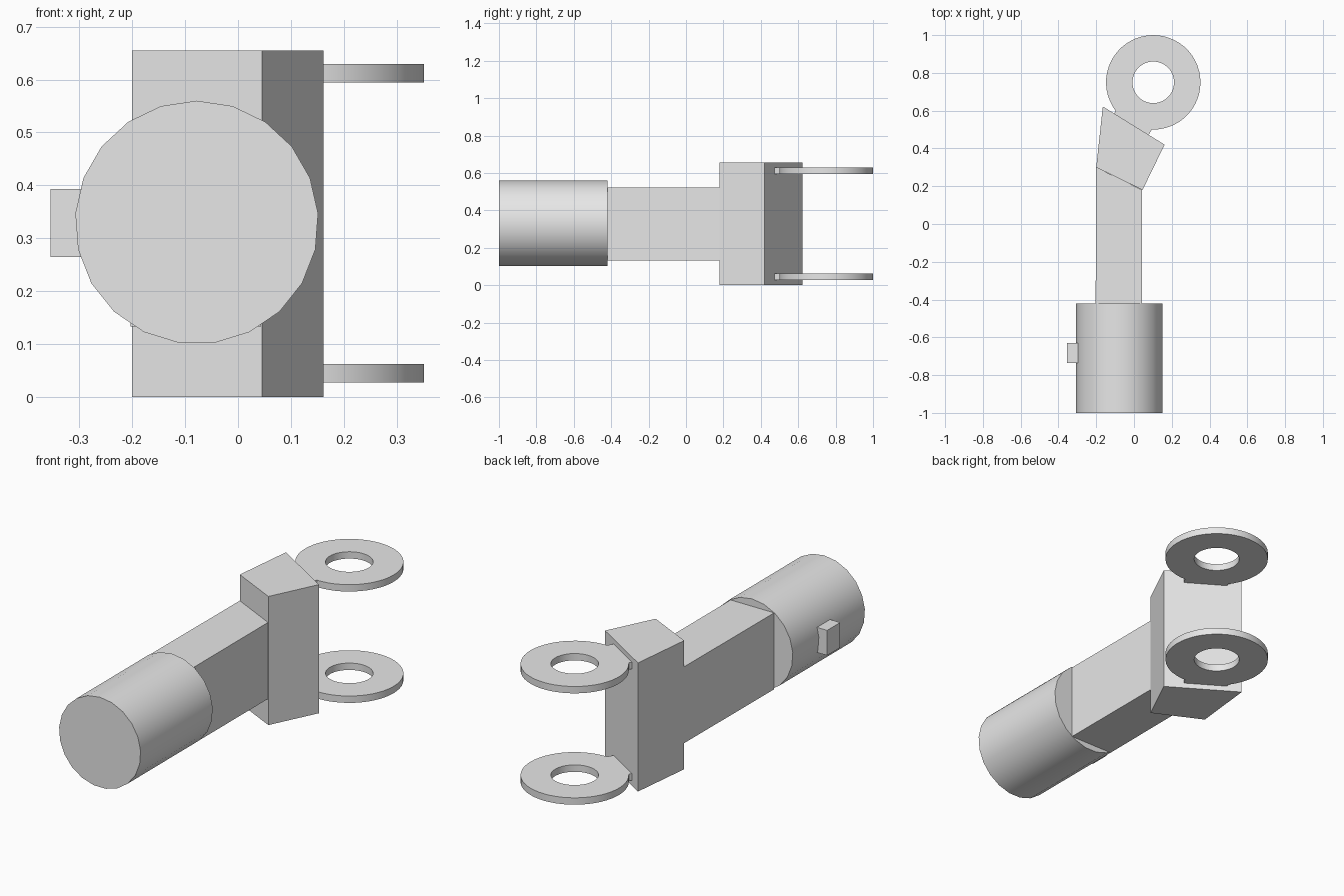
import bpy, bmesh
from math import radians, sin, cos, asin, pi
from mathutils import Vector

cube = bpy.data.objects.get("Cube")
if cube:
    bpy.data.objects.remove(cube, do_unlink=True)

grey = bpy.data.materials.new("plain grey")
grey.use_nodes = True
grey.diffuse_color = (0.8, 0.8, 0.8, 1)
grey.node_tree.nodes["Principled BSDF"].inputs["Base Color"].default_value = (0.8, 0.8, 0.8, 1)


def finish(bm, name, smooth=False):
    """Turn a bmesh into a named object with the grey material."""
    bmesh.ops.recalc_face_normals(bm, faces=bm.faces)
    mesh = bpy.data.meshes.new(name)
    bm.to_mesh(mesh)
    bm.free()
    mesh.materials.append(grey)
    obj = bpy.data.objects.new(name, mesh)
    bpy.context.collection.objects.link(obj)
    if smooth:
        bpy.ops.object.select_all(action='DESELECT')
        obj.select_set(True)
        bpy.context.view_layer.objects.active = obj
        bpy.ops.object.shade_smooth_by_angle(angle=radians(30))
    return obj


def prism(name, outline, start, end, axis='Z', smooth=False):
    """Extrude an outline: (x, y) along z, or (x, z) along y."""
    bm = bmesh.new()
    place = (lambda a, b, h: (a, b, h)) if axis == 'Z' else (lambda a, b, h: (a, h, b))
    face = bm.faces.new([bm.verts.new(place(a, b, start)) for a, b in outline])
    grown = bmesh.ops.extrude_face_region(bm, geom=[face])["geom"]
    verts = [v for v in grown if isinstance(v, bmesh.types.BMVert)]
    bmesh.ops.translate(bm, verts=verts, vec=place(0, 0, end - start))
    return finish(bm, name, smooth)


# Round handle
SIDES = 21
circle = [(-0.078 + 0.23 * cos(pi / 2 + 2 * pi * i / SIDES),
           0.33 + 0.23 * sin(pi / 2 + 2 * pi * i / SIDES)) for i in range(SIDES)]
prism("handle", circle, -1.0, -0.42, 'Y', True)

# Small key on the side of the handle
prism("handle_key", [(-0.354, -0.735), (-0.28, -0.735), (-0.28, -0.63), (-0.354, -0.63)],
      0.265, 0.393)

# Shaft and angled head
prism("shaft", [(-0.203, -0.42), (0.043, -0.42), (0.043, 0.18), (-0.2, 0.3)], 0.133, 0.522)
head_left, head_right = Vector((-0.165, 0.622)), Vector((0.162, 0.42))
prism("angled_head", [(-0.2, 0.3), (0.045, 0.18), head_right, head_left], 0.0, 0.655)

# Ring outline: a circle joined to the head by a short straight tab
CENTRE, OUTER, INNER = Vector((0.102, 0.75)), 0.25, 0.11
along = (head_right - head_left).normalized()
inward = Vector((along.y, -along.x))
reach = (head_left - CENTRE).dot(inward)
tab_start, tab_end = -0.09, 0.125


def polar(radius, angle):
    return CENTRE + radius * (cos(angle) * inward + sin(angle) * along)


a0, a1 = asin(tab_start / OUTER), asin(tab_end / OUTER)
outer, inner = [], []
ARC, TAB = 44, 8
for i in range(ARC + 1):
    angle = a1 + (2 * pi + a0 - a1) * i / ARC
    outer.append(polar(OUTER, angle))
    inner.append(polar(INNER, angle))
for i in range(TAB):
    offset = tab_start + (tab_end - tab_start) * i / (TAB - 1)
    outer.append(CENTRE + inward * (reach + 0.003) + along * offset)
    inner.append(polar(INNER, a0 + (a1 - a0) * (i + 1) / (TAB + 1)))


def ring(name, bottom, top):
    bm = bmesh.new()
    loops = [[bm.verts.new((p.x, p.y, z)) for p in pts]
             for pts, z in ((outer, bottom), (outer, top), (inner, top), (inner, bottom))]
    count = len(outer)
    for k in range(4):
        a, b = loops[k], loops[(k + 1) % 4]
        for i in range(count):
            j = (i + 1) % count
            bm.faces.new((a[i], a[j], b[j], b[i]))
    return finish(bm, name, True)


ring("lower_ring", 0.027, 0.062)
ring("upper_ring", 0.594, 0.629)
